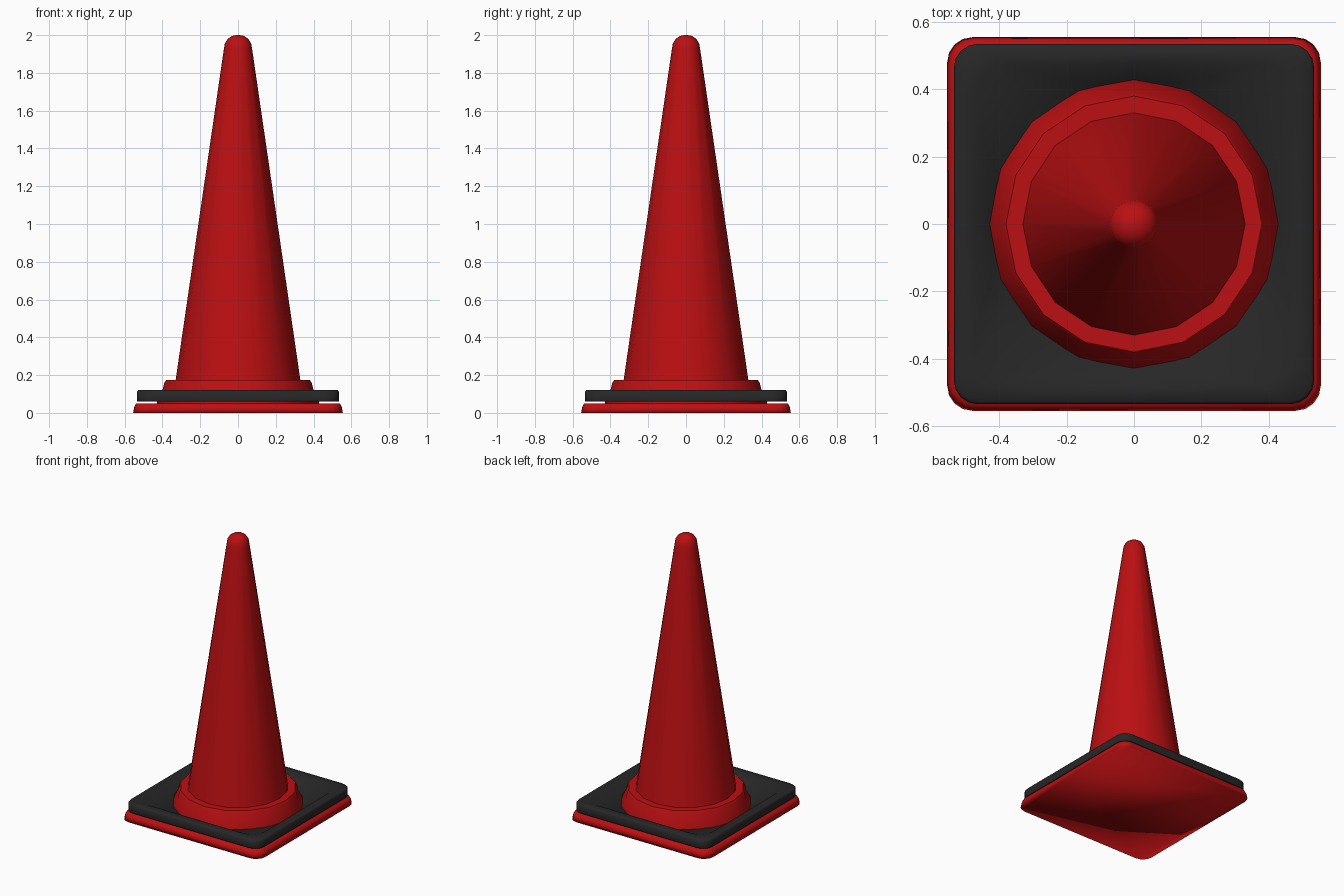
import bpy, bmesh
from math import sin, cos, pi, radians

cube = bpy.data.objects.get("Cube")
if cube:
    bpy.data.objects.remove(cube, do_unlink=True)


def material(name, rgb):
    mat = bpy.data.materials.new(name)
    mat.use_nodes = True
    mat.diffuse_color = (*rgb, 1)
    mat.node_tree.nodes["Principled BSDF"].inputs["Base Color"].default_value = (*rgb, 1)
    return mat


red = material("red plastic", (0.5, 0.005, 0.006))
black = material("black rubber", (0.02, 0.02, 0.02))


def circle(radius, z, sides):
    return [(radius * cos(2 * pi * i / sides), radius * sin(2 * pi * i / sides), z)
            for i in range(sides)]


def rounded_square(half, radius, z, segments=4):
    """Middle of each side plus an arc at each corner, counter-clockwise."""
    points = []
    inner = half - radius
    for side in range(4):
        c, s = round(cos(side * pi / 2)), round(sin(side * pi / 2))
        quarter = [(half, 0)]
        for i in range(segments + 1):
            a = i * pi / 2 / segments
            quarter.append((inner + radius * cos(a), inner + radius * sin(a)))
        points += [(x * c - y * s, x * s + y * c, z) for x, y in quarter]
    return points


def loft(name, loops, mat, closed=False, angle=50):
    """Skin a stack of loops; cap both ends, or join the last to the first."""
    bm = bmesh.new()
    rows = [[bm.verts.new(p) for p in loop] for loop in loops]
    pairs = list(zip(rows, rows[1:]))
    if closed:
        pairs.append((rows[-1], rows[0]))
    else:
        bm.faces.new(rows[0][::-1])
        bm.faces.new(rows[-1])
    for low, high in pairs:
        n = len(low)
        for i in range(n):
            j = (i + 1) % n
            bm.faces.new((low[i], low[j], high[j], high[i]))
    bmesh.ops.recalc_face_normals(bm, faces=bm.faces)
    mesh = bpy.data.meshes.new(name)
    bm.to_mesh(mesh)
    bm.free()
    mesh.materials.append(mat)
    obj = bpy.data.objects.new(name, mesh)
    bpy.context.collection.objects.link(obj)
    bpy.ops.object.select_all(action="DESELECT")
    obj.select_set(True)
    bpy.context.view_layer.objects.active = obj
    bpy.ops.object.shade_smooth_by_angle(angle=radians(angle))
    return obj


# Red foot plate with a rounded upper edge
loft("foot_plate", [
    rounded_square(0.555, 0.075, 0),
    rounded_square(0.55, 0.075, 0.03),
    rounded_square(0.54, 0.07, 0.05),
], red, angle=120)

# Black weight: square slab whose top dips to a round hole
loft("weight_slab", [
    circle(0.42, 0.06, 24),
    rounded_square(0.533, 0.07, 0.06),
    rounded_square(0.535, 0.07, 0.067),
    rounded_square(0.535, 0.07, 0.112),
    rounded_square(0.528, 0.07, 0.12),
    rounded_square(0.475, 0.1, 0.12),
    circle(0.427, 0.064, 24),
], black, closed=True, angle=75)

# Collar and cone with a domed tip, as (radius, height)
cone_profile = [
    (0.43, 0.05), (0.43, 0.062), (0.4, 0.12), (0.39, 0.16), (0.38, 0.175),
    (0.33, 0.175), (0.075, 1.925), (0.07, 1.955), (0.055, 1.98),
    (0.03, 1.996), (0.01, 2.0),
]
loft("cone_body", [circle(r, z, 16) for r, z in cone_profile], red)
